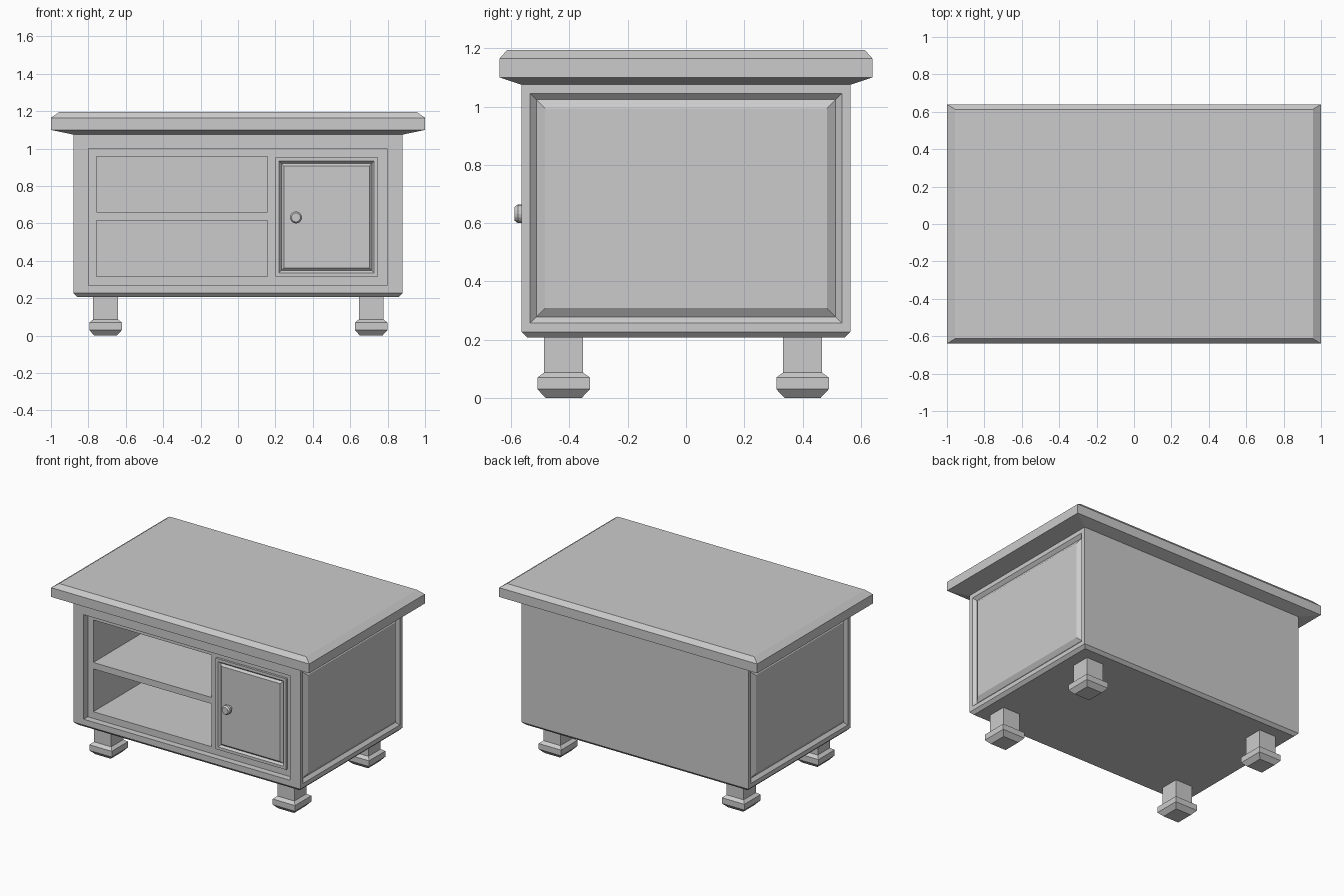
import bpy, bmesh, math
from mathutils import Vector

if "Cube" in bpy.data.objects:
    bpy.data.objects.remove(bpy.data.objects["Cube"])


def finish(name, bm):
    bmesh.ops.recalc_face_normals(bm, faces=bm.faces)
    mesh = bpy.data.meshes.new(name)
    bm.to_mesh(mesh)
    bm.free()
    ob = bpy.data.objects.new(name, mesh)
    bpy.context.collection.objects.link(ob)
    return ob


def loft(rings, cx=0, cy=0):
    """Closed solid from stacked rectangles (half x, half y, z)."""
    bm = bmesh.new()
    loops = [[bm.verts.new((cx + sx * hx, cy + sy * hy, z))
              for sx, sy in ((-1, -1), (1, -1), (1, 1), (-1, 1))]
             for hx, hy, z in rings]
    for a, b in zip(loops, loops[1:]):
        for i in range(4):
            j = (i + 1) % 4
            bm.faces.new((a[i], a[j], b[j], b[i]))
    bm.faces.new(loops[0][::-1])
    bm.faces.new(loops[-1])
    bmesh.ops.recalc_face_normals(bm, faces=bm.faces)
    return bm


def box(x0, x1, y0, y1, z0, z1):
    hx, hy = (x1 - x0) / 2, (y1 - y0) / 2
    return loft([(hx, hy, z0), (hx, hy, z1)], (x0 + x1) / 2, (y0 + y1) / 2)


def mould(bm, direction, steps):
    """Nested insets (thickness, depth) on the largest face facing a direction."""
    bm.normal_update()
    d = Vector(direction)
    face = max((f for f in bm.faces if f.normal.dot(d) > 0.99),
               key=lambda f: f.calc_area())
    for t, depth in steps:
        bmesh.ops.inset_individual(bm, faces=[face], thickness=t, depth=depth,
                                   use_even_offset=True)


# Cabinet body with moulded side panels
bm = loft([(0.86, 0.545, 0.207), (0.88, 0.565, 0.227), (0.88, 0.565, 1.075)])
for s in (-1, 1):
    mould(bm, (s, 0, 0), [(0.03, 0), (0.021, -0.02), (0.03, 0.02)])
body = finish("cabinet_body", bm)

# Front recess and the two open compartments
for dims in ((-0.80, 0.797, -0.7, -0.52, 0.268, 1.0),
             (-0.757, 0.157, -0.6, 0.53, 0.66, 0.957),
             (-0.757, 0.157, -0.6, 0.53, 0.315, 0.615)):
    cutter = finish("opening_cutter", box(*dims))
    cutter.hide_render = True
    mod = body.modifiers.new("opening", 'BOOLEAN')
    mod.operation = 'DIFFERENCE'
    mod.solver = 'EXACT'
    mod.object = cutter
    bpy.context.view_layer.objects.active = body
    bpy.ops.object.modifier_apply(modifier=mod.name)
    bpy.data.objects.remove(cutter)

# Table top: flared underside, straight rim, bevelled upper edge
finish("table_top", loft([(0.88, 0.565, 1.075), (1.0, 0.64, 1.10),
                          (1.0, 0.64, 1.165), (0.957, 0.613, 1.195)]))

# Door with moulded panel
bm = box(0.20, 0.748, -0.535, -0.51, 0.316, 0.953)
mould(bm, (0, -1, 0), [(0.02, 0), (0.012, -0.014), (0.014, 0.014)])
finish("door", bm)

# Door knob turned around the y axis
bm = bmesh.new()
N = 16
profile = [(0.018, -0.53), (0.018, -0.552), (0.032, -0.56),
           (0.032, -0.577), (0.024, -0.588)]
rings = [[bm.verts.new((0.31 + r * math.cos(2 * math.pi * i / N), y,
                        0.632 + r * math.sin(2 * math.pi * i / N)))
          for i in range(N)] for r, y in profile]
for a, b in zip(rings, rings[1:]):
    for i in range(N):
        j = (i + 1) % N
        bm.faces.new((a[i], a[j], b[j], b[i]))
bm.faces.new(rings[0])
bm.faces.new(rings[-1])
finish("door_knob", bm)

# Square legs with flared block feet
for cy, label in ((-0.42, "front"), (0.40, "back")):
    for cx, side in ((-0.708, "left"), (0.712, "right")):
        finish(f"{label}_{side}_leg",
               loft([(0.06, 0.062, 0.0), (0.087, 0.09, 0.03),
                     (0.087, 0.09, 0.07), (0.066, 0.067, 0.087),
                     (0.066, 0.067, 0.215)], cx, cy))
